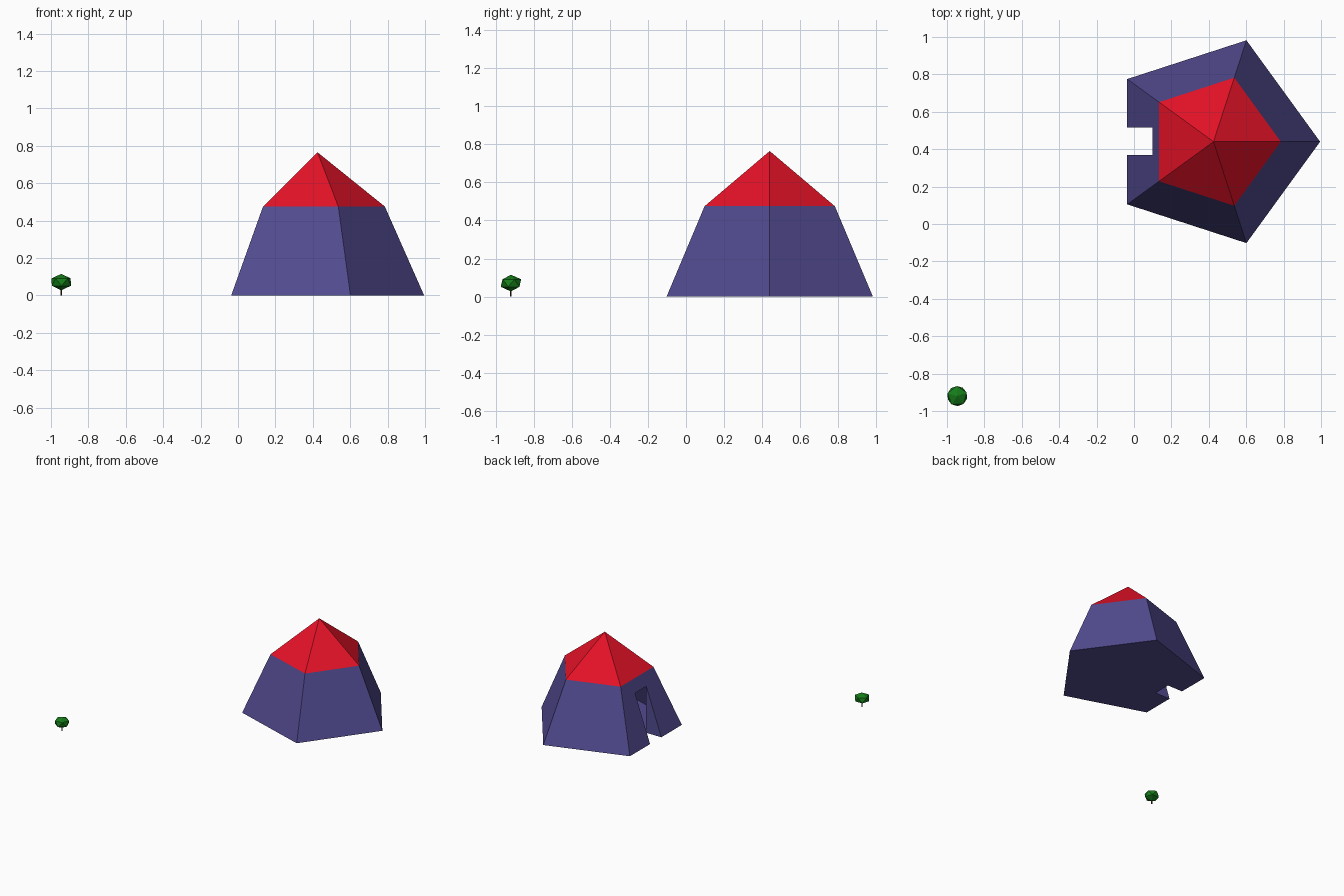
import bpy, bmesh, math
from mathutils import Vector, Matrix

if "Cube" in bpy.data.objects:
    bpy.data.objects.remove(bpy.data.objects["Cube"])

CX, CY = 0.425, 0.44
R_BASE, R_EAVE, Z_EAVE, Z_TOP = 0.57, 0.36, 0.475, 0.765
DOOR_Y0, DOOR_Y1, DOOR_H = 0.37, 0.515, 0.38


def material(name, rgb):
    m = bpy.data.materials.new(name)
    m.diffuse_color = (*rgb, 1)
    m.use_nodes = True
    m.node_tree.nodes["Principled BSDF"].inputs["Base Color"].default_value = m.diffuse_color
    return m


def finish(name, bm, mat):
    me = bpy.data.meshes.new(name)
    bm.to_mesh(me)
    bm.free()
    me.materials.append(mat)
    ob = bpy.data.objects.new(name, me)
    bpy.context.collection.objects.link(ob)
    return ob


def ring(r, z):
    return [Vector((CX + r * math.cos(k * math.tau / 5), CY + r * math.sin(k * math.tau / 5), z))
            for k in range(5)]


canvas = material("canvas_blue", (0.085, 0.07, 0.28))
red = material("roof_red", (0.78, 0.006, 0.02))
green = material("leaf_green", (0.008, 0.2, 0.01))
brown = material("trunk_brown", (0.05, 0.025, 0.01))

# Tent walls with floor; the -x wall and floor have the doorway cut out
bm = bmesh.new()
low = [bm.verts.new(p) for p in ring(R_BASE, 0)]
high = [bm.verts.new(p) for p in ring(R_EAVE, Z_EAVE)]
x_out = low[2].co.x
x_in = x_out + (high[2].co.x - x_out) * DOOR_H / Z_EAVE


def jamb(y):
    return [bm.verts.new(p) for p in ((x_out, y, 0), (x_in, y, DOOR_H), (x_in, y, 0))]


far, near = jamb(DOOR_Y1), jamb(DOOR_Y0)
for k in range(5):
    n = (k + 1) % 5
    cut = [far[0], far[1], near[1], near[0]] if k == 2 else []
    bm.faces.new([low[k], *cut, low[n], high[n], high[k]])
bm.faces.new([low[0], low[1], low[2], far[0], far[2], near[2], near[0], low[3], low[4]][::-1])
bm.faces.new(far)
bm.faces.new(near[::-1])
finish("tent_walls", bm, canvas)

# Pointed five-sided roof
bm = bmesh.new()
eave = [bm.verts.new(p) for p in ring(R_EAVE, Z_EAVE)]
peak = bm.verts.new((CX, CY, Z_TOP))
for k in range(5):
    bm.faces.new([eave[k], eave[(k + 1) % 5], peak])
finish("tent_roof", bm, red)

# Small tree: faceted crown on a thin trunk
tx, ty = -0.945, -0.92
bm = bmesh.new()
bmesh.ops.create_icosphere(bm, subdivisions=1, radius=1, matrix=Matrix.Rotation(0.35, 4, 'Z'))
for v in bm.verts:
    v.co = Vector((tx + v.co.x * 0.06, ty + v.co.y * 0.06, 0.071 + v.co.z * 0.044))
finish("tree_crown", bm, green)

bm = bmesh.new()
bmesh.ops.create_cone(bm, cap_ends=True, segments=6, radius1=0.004, radius2=0.004, depth=0.05,
                      matrix=Matrix.Translation((tx, ty, 0.025)))
finish("tree_trunk", bm, brown)
